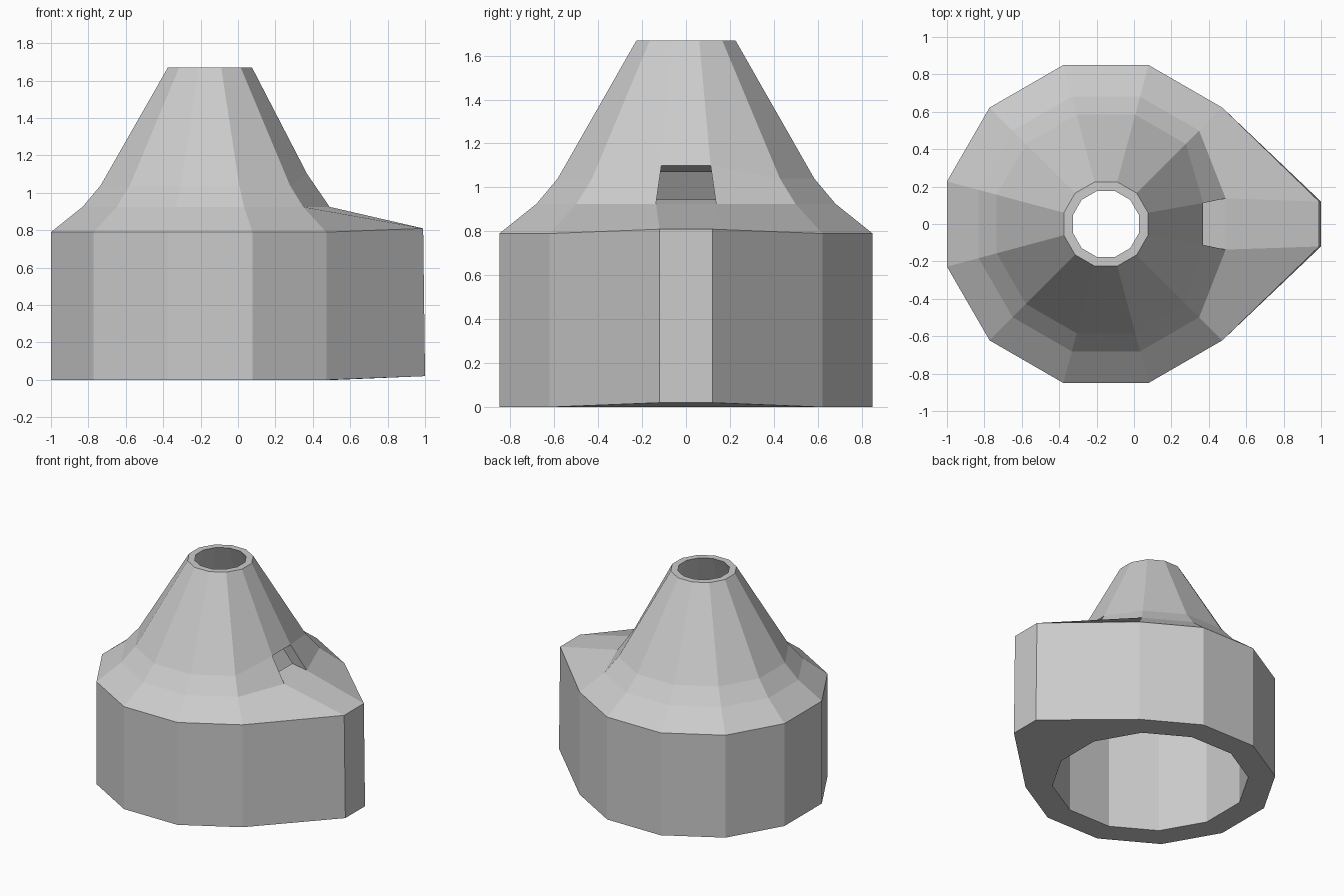
import bpy, bmesh, math

if "Cube" in bpy.data.objects:
    bpy.data.objects.remove(bpy.data.objects["Cube"])

SIDES, CX = 12, -0.15
# Closed (radius, height) profile: outer shell going up, inner shell going down
PROFILE = [(.88, 0), (.88, .79), (.705, .925), (.605, 1.04), (.233, 1.67),
           (.183, 1.67), (.45, 1.07), (.535, .945), (.69, .80), (.69, 0)]
# Outer rings whose two front corners are pulled into the spout: (x, half width, z)
SPOUT = {0: (1.0, .12, .02), 1: (.99, .12, .81), 2: (.49, .137, .925), 3: (.37, .112, 1.10)}

bm = bmesh.new()
rings = []
for i, (r, z) in enumerate(PROFILE):
    ring = []
    for j in range(SIDES):
        a = math.radians(15 + 30 * j)
        co = (CX + r * math.cos(a), r * math.sin(a), z)
        if i in SPOUT and j in (0, SIDES - 1):
            x, y, sz = SPOUT[i]
            co = (x, y if j == 0 else -y, sz)
        ring.append(bm.verts.new(co))
    rings.append(ring)

# Shell walls, leaving the window open in the front segment
n = len(PROFILE)
for i in range(n):
    lo, hi = rings[i], rings[(i + 1) % n]
    for j in range(SIDES):
        k = (j + 1) % SIDES
        if j == SIDES - 1 and i in (2, 6):
            continue
        quad = [lo[j], lo[k], hi[k], hi[j]]
        if j >= SIDES // 2:          # mirrored diagonals on the other half
            quad = quad[1:] + quad[:1]
        bm.faces.new(quad)

# Window rim joining outer and inner shells
L, R = SIDES - 1, 0
outer = [rings[2][L], rings[2][R], rings[3][R], rings[3][L]]
inner = [rings[7][L], rings[7][R], rings[6][R], rings[6][L]]
for a in range(4):
    b = (a + 1) % 4
    bm.faces.new((outer[a], outer[b], inner[b], inner[a]))

bmesh.ops.recalc_face_normals(bm, faces=bm.faces)
mesh = bpy.data.meshes.new("spouted_cone_shell")
bm.to_mesh(mesh)
bm.free()
bpy.context.collection.objects.link(bpy.data.objects.new("spouted_cone_shell", mesh))
